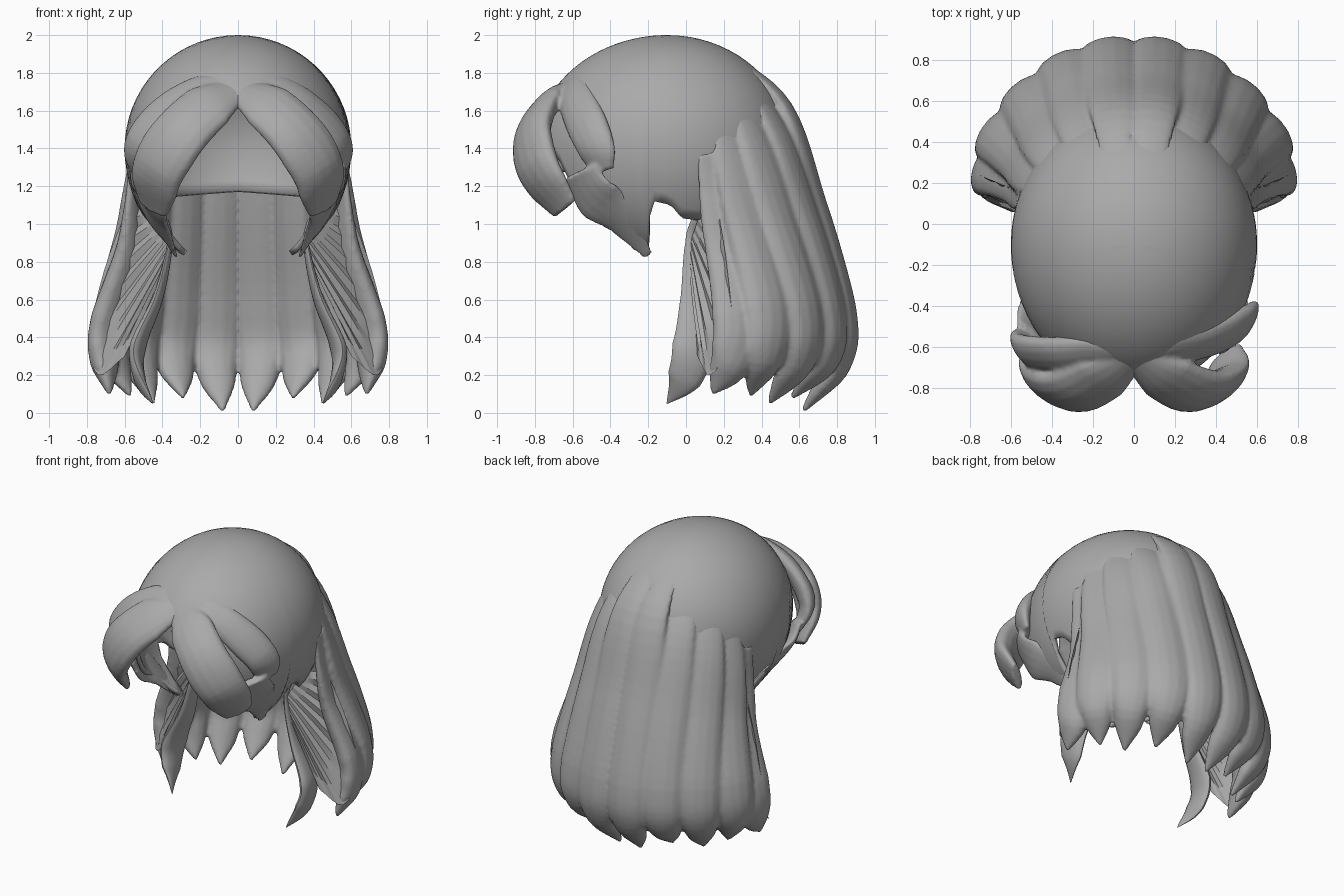
import bpy, bmesh, math
from mathutils import Vector

if "Cube" in bpy.data.objects:
    bpy.data.objects.remove(bpy.data.objects["Cube"])

mat = bpy.data.materials.new("hair_grey")
mat.diffuse_color = (0.40, 0.40, 0.40, 1)
mat.use_nodes = True
mat.node_tree.nodes["Principled BSDF"].inputs["Base Color"].default_value = mat.diffuse_color


def shade(ob, angle=50):
    bpy.ops.object.select_all(action='DESELECT')
    ob.select_set(True)
    bpy.context.view_layer.objects.active = ob
    bpy.ops.object.shade_smooth_by_angle(angle=math.radians(angle))


def make(name, bm, angle=50):
    bmesh.ops.recalc_face_normals(bm, faces=bm.faces)
    me = bpy.data.meshes.new(name)
    bm.to_mesh(me)
    bm.free()
    me.materials.append(mat)
    ob = bpy.data.objects.new(name, me)
    bpy.context.collection.objects.link(ob)
    shade(ob, angle)
    return ob


def lerp_table(tab, x):
    for (a, va), (b, vb) in zip(tab, tab[1:]):
        if x <= b:
            return va + (vb - va) * (x - a) / (b - a)
    return tab[-1][1]


def spline(pts, n):
    P = [Vector(p) for p in pts]
    P = [2 * P[0] - P[1]] + P + [2 * P[-1] - P[-2]]
    out = []
    for i in range(1, len(P) - 2):
        a, b, c, d = P[i - 1:i + 3]
        for k in range(n):
            t = k / n
            out.append(0.5 * (2 * b + (c - a) * t + (2 * a - 5 * b + 4 * c - d) * t * t
                              + (3 * b - a - 3 * c + d) * t ** 3))
    return out + [P[-2]]


def strand(bm, pts, width, thick, taper, thin, sign=1, n=6, sides=14):
    """Flattened tube along a path, wide side facing away from the head."""
    path = spline([(x * sign, y, z) for x, y, z in pts], n)
    rings, faces = [], []
    for i, p in enumerate(path):
        t = (path[min(i + 1, len(path) - 1)] - path[max(i - 1, 0)]).normalized()
        out = p - Vector((0, -0.05, min(p.z, 1.2)))
        nrm = (out - t * out.dot(t)).normalized()
        side = t.cross(nrm)
        s = i / (len(path) - 1)
        w, h = width * lerp_table(taper, s) / 2, thick * lerp_table(thin, s) / 2
        rings.append([bm.verts.new(p + side * w * math.cos(a) + nrm * h * math.sin(a))
                      for a in (2 * math.pi * k / sides for k in range(sides))])
    for r, q in zip(rings, rings[1:]):
        for k in range(sides):
            bm.faces.new((r[k], r[(k + 1) % sides], q[(k + 1) % sides], q[k]))
    bm.faces.new(rings[0])
    bm.faces.new(rings[-1])


def fuse(ob, voxel, smooth):
    """Merge overlapping strands into one soft surface."""
    rm = ob.modifiers.new("fuse", 'REMESH')
    rm.mode = 'VOXEL'
    rm.voxel_size = voxel
    rm.use_smooth_shade = True
    sm = ob.modifiers.new("soften", 'SMOOTH')
    sm.factor = 0.5
    sm.iterations = smooth


# Scalp cap: egg-shaped dome whose lower edge varies around the head (angle from back)
edge = [(0, 1.17), (55, 1.13), (72, 1.02), (82, 1.03), (88, 1.10), (96, 1.12), (99, 1.04),
        (103, 0.86), (112, 0.83), (122, 1.0), (133, 1.08), (144, 1.32), (165, 1.55), (180, 1.64)]
bm = bmesh.new()
cols, rows = 120, 22
top = bm.verts.new((0, -0.1, 2))
grid = []
for c in range(cols):
    a = 2 * math.pi * c / cols
    zb = lerp_table(edge, math.degrees(min(a, 2 * math.pi - a)))
    end = math.acos((zb - 1.4) / (0.6 if zb > 1.4 else 0.66))
    ry = 0.66 if math.cos(a) > 0 else 0.70
    col = []
    for r in range(1, rows + 1):
        f = end * r / rows
        z = math.cos(f) * (0.6 if f < math.pi / 2 else 0.66)
        col.append(bm.verts.new((0.6 * math.sin(f) * math.sin(a),
                                 -0.1 + ry * math.sin(f) * math.cos(a), 1.4 + z)))
    grid.append(col)
for c in range(cols):
    g, h = grid[c], grid[(c + 1) % cols]
    bm.faces.new((top, g[0], h[0]))
    for r in range(rows - 1):
        bm.faces.new((g[r], g[r + 1], h[r + 1], h[r]))
cap = make("scalp_cap", bm)
sol = cap.modifiers.new("thickness", 'SOLIDIFY')
sol.thickness = 0.03

# Long back and side locks, mirrored and fused
lock_taper = [(0, .45), (.3, .85), (.6, 1), (.78, .88), (.91, .55), (1, .06)]
lock_thin = [(0, .2), (.2, .45), (.45, .9), (.6, 1), (.85, .9), (1, .15)]
locks = [
    [(.07, .22, 1.905), (.10, .525, 1.62), (.11, .68, 1.1), (.12, .82, .55), (.12, .81, .28), (.08, .62, .01)],
    [(.20, .22, 1.85), (.27, .47, 1.52), (.30, .62, 1.05), (.33, .75, .55), (.34, .74, .3), (.29, .56, .08)],
    [(.34, .22, 1.75), (.43, .37, 1.42), (.47, .49, 1.0), (.52, .61, .55), (.53, .60, .3), (.45, .44, .05)],
    [(.47, .18, 1.6), (.53, .26, 1.27), (.56, .34, .95), (.65, .43, .55), (.67, .42, .32), (.57, .34, .09)],
    [(.55, .12, 1.38), (.545, .17, 1.15), (.57, .23, .85), (.68, .28, .5), (.71, .25, .3), (.68, .14, .1)],
]
bm = bmesh.new()
for sg in (1, -1):
    for pts in locks:
        strand(bm, pts, 0.31, 0.16, lock_taper, lock_thin, sg)
fuse(make("back_locks", bm), 0.013, 4)

# Pleated fan between the sideburn pinch and the side locks
fan_edge = [(.60, .06, .3), (.74, .13, .2), (.785, .24, .4), (.71, .22, .75), (.59, .17, 1.08)]
front_lock = [(.38, .06, 1.02), (.36, .03, .9), (.42, .04, .62), (.53, .04, .35), (.52, -.01, .18), (.45, -.1, .05)]
front_taper = [(0, .3), (.2, .3), (.4, .6), (.6, 1), (.8, .8), (1, .03)]
for sg, tag in ((1, "right"), (-1, "left")):
    bm = bmesh.new()
    strand(bm, front_lock, 0.23, 0.08, front_taper, front_taper, sg)
    make(f"front_lock_{tag}", bm)
    bm = bmesh.new()
    pinch, hi = Vector((.345, .01, .87)), Vector((.46, .09, 1.1))
    outer = spline(fan_edge, 4)
    lines = []
    for i, q in enumerate(outer):
        p = pinch.lerp(hi, (i / (len(outer) - 1)) ** 2)
        pleat = Vector((.7, -.7, 0)) * (0.012 if i % 2 else -0.008)
        row = []
        for k in range(6):
            v = p.lerp(q, k / 5) + pleat * math.sin(math.pi * k / 5)
            row.append(bm.verts.new((v.x * sg, v.y, v.z)))
        lines.append(row)
    for r, q in zip(lines, lines[1:]):
        for k in range(5):
            bm.faces.new((r[k], r[k + 1], q[k + 1], q[k]))
    make(f"side_fan_{tag}", bm, angle=20)

# Swept bangs: front swoop, upper swoop and sideburn strand on each side
bang_taper = [(0, .5), (.25, .9), (.6, 1), (.85, .9), (1, .6)]
bang_thin = [(0, .45), (.4, 1), (.7, 1), (1, .4)]
side_taper = [(0, .8), (.4, 1), (.75, .6), (1, .2)]
front_bang = [(.02, -.66, 1.70), (.16, -.75, 1.62), (.32, -.815, 1.46), (.43, -.77, 1.27), (.45, -.64, 1.08)]
side_bang = [(.49, -.56, 1.28), (.47, -.48, 1.15), (.42, -.34, 1.02), (.33, -.20, .83)]
upper_bang = {
    1: [(-.04, -.62, 1.75), (.2, -.60, 1.71), (.40, -.55, 1.58), (.53, -.48, 1.42), (.54, -.44, 1.28)],
    -1: [(-.04, -.62, 1.75), (.2, -.63, 1.70), (.40, -.64, 1.57), (.52, -.62, 1.40), (.50, -.55, 1.24)],
}
for sg, tag in ((1, "right"), (-1, "left")):
    bm = bmesh.new()
    strand(bm, front_bang, 0.34, 0.15, bang_taper, bang_thin, sg)
    strand(bm, upper_bang[sg], 0.24, 0.12, bang_taper, bang_thin, sg)
    strand(bm, side_bang, 0.30, 0.07, side_taper, side_taper, sg)
    fuse(make(f"bangs_{tag}", bm), 0.012, 3)
